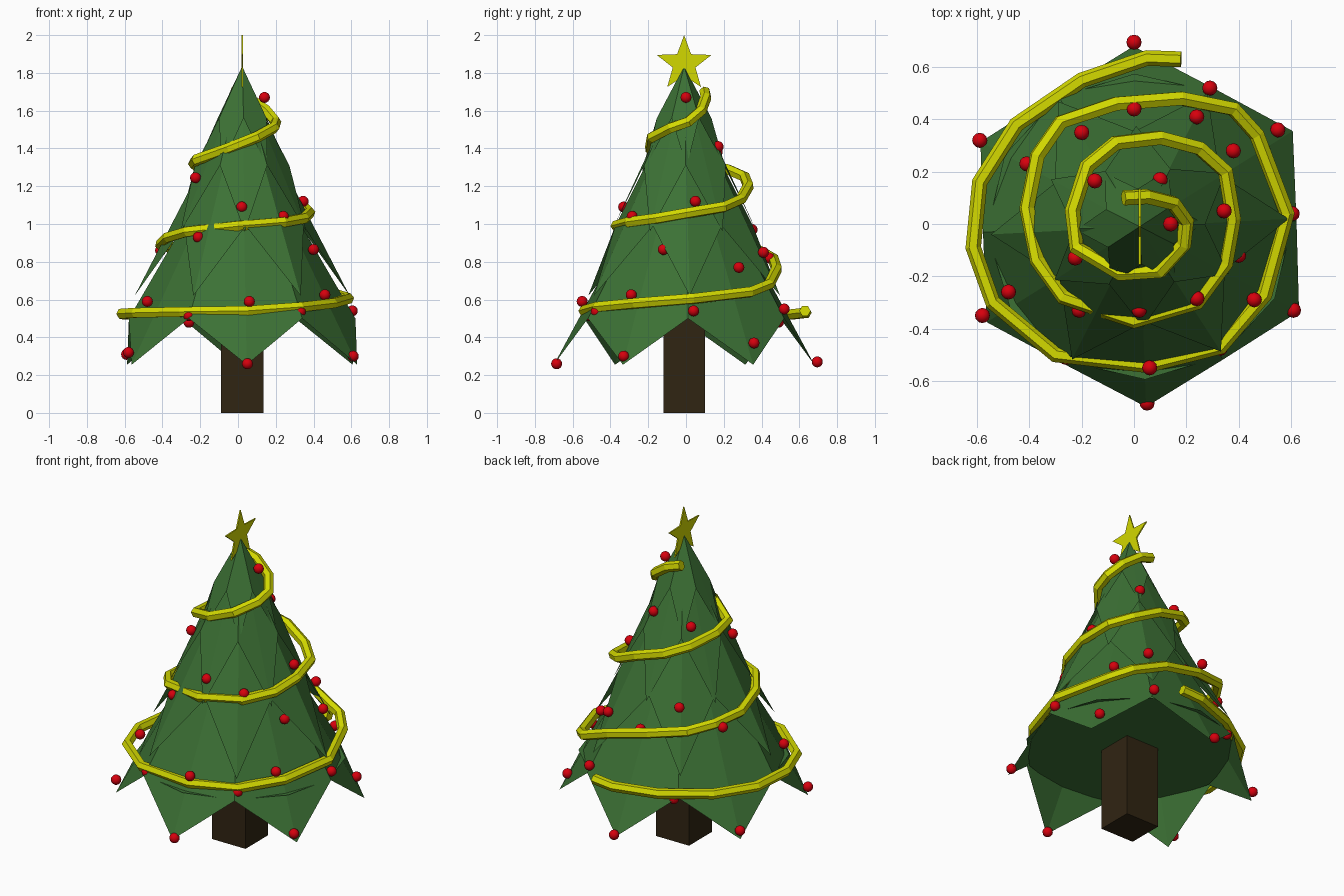
import bpy, bmesh, math
from math import sin, cos, radians, pi

if "Cube" in bpy.data.objects:
    bpy.data.objects.remove(bpy.data.objects["Cube"])

CX, CY = 0.022, -0.01


def material(name, rgb):
    m = bpy.data.materials.new(name)
    m.diffuse_color = (*rgb, 1)
    m.use_nodes = True
    m.node_tree.nodes["Principled BSDF"].inputs["Base Color"].default_value = m.diffuse_color
    return m


GREEN = material("needle_green", (0.045, 0.165, 0.035))
YELLOW = material("tinsel_yellow", (0.65, 0.69, 0.0))
RED = material("bauble_red", (0.68, 0.0, 0.004))
BROWN = material("bark_brown", (0.03, 0.018, 0.006))


def finish(name, bm, mat):
    bmesh.ops.recalc_face_normals(bm, faces=bm.faces)
    me = bpy.data.meshes.new(name)
    bm.to_mesh(me)
    bm.free()
    me.materials.append(mat)
    ob = bpy.data.objects.new(name, me)
    bpy.context.collection.objects.link(ob)
    return ob


def branch_tier(name, tip_r, tip_z, notch_r, notch_z, apex_z, turn):
    """Pointed cone whose rim zigzags between six tips and six notches."""
    bm = bmesh.new()
    rim = []
    for i in range(12):
        r, z = (tip_r, tip_z) if i % 2 == 0 else (notch_r, notch_z)
        a = radians(turn + 30 * i)
        rim.append(bm.verts.new((CX + r * cos(a), CY + r * sin(a), z)))
    c = bm.verts.new((CX, CY, apex_z))
    for i in range(12):
        bm.faces.new((c, rim[i], rim[(i + 1) % 12]))
    finish(name, bm, GREEN)


# Branch tiers, bottom to top
branch_tier("branches_bottom", 0.69, 0.255, 0.60, 0.50, 1.53, 32)
branch_tier("branches_lower", 0.57, 0.62, 0.365, 0.99, 1.72, 3)
branch_tier("branches_upper", 0.385, 0.96, 0.25, 1.31, 1.79, 32)
branch_tier("branches_top", 0.245, 1.30, 0.145, 1.56, 1.835, 3)

# Flat underside closing the bottom tier
bm = bmesh.new()
bm.faces.new([bm.verts.new((CX + 0.585 * cos(radians(2 + 30 * i)),
                            CY + 0.585 * sin(radians(2 + 30 * i)), 0.50))
              for i in range(12)]).normal_flip()
finish("underside", bm, GREEN)

# Square trunk
bm = bmesh.new()
bmesh.ops.create_cube(bm, size=1)
for v in bm.verts:
    v.co = (CX + v.co.x * 0.225, CY + v.co.y * 0.22, 0.25 + v.co.z * 0.50)
finish("trunk", bm, BROWN)

# Thin five-pointed star
bm = bmesh.new()
outline = []
for i in range(10):
    r = 0.152 if i % 2 == 0 else 0.063
    a = pi / 2 + i * pi / 5
    outline.append(bm.verts.new((CX - 0.004, CY + r * cos(a), 1.848 + r * sin(a))))
face = bm.faces.new(outline)
ext = bmesh.ops.extrude_face_region(bm, geom=[face])
for g in ext["geom"]:
    if isinstance(g, bmesh.types.BMVert):
        g.co.x += 0.008
finish("star", bm, YELLOW)

# Garland spiralling up the tree
path = [
    (.18, .63, .54), (.05, .635, .53), (-.2, .55, .52), (-.45, .38, .52), (-.59, .16, .52),
    (-.615, -.09, .525), (-.54, -.3, .53), (-.3, -.5, .535), (.05, -.54, .54),
    (.33, -.47, .56), (.5, -.27, .58), (.585, .04, .605), (.47, .34, .64),
    (.38, .44, .68), (.18, .48, .76), (-.07, .46, .82), (-.28, .39, .86),
    (-.37, .26, .88), (-.41, .06, .89), (-.37, -.14, .93), (-.27, -.28, .96),
    (0, -.37, .99), (.24, -.3, 1.01), (.35, -.15, 1.03), (.38, .02, 1.06),
    (.35, .2, 1.09), (.25, .29, 1.13), (.1, .33, 1.2), (-.07, .31, 1.25),
    (-.18, .22, 1.29), (-.235, .05, 1.32), (-.22, -.09, 1.34), (-.05, -.19, 1.40),
    (.1, -.18, 1.46), (.19, -.08, 1.51), (.2, .01, 1.54), (.15, .08, 1.6),
    (.05, .105, 1.67), (-.04, .1, 1.70),
]
cu = bpy.data.curves.new("garland_path", 'CURVE')
cu.dimensions = '3D'
cu.bevel_depth = 0.030
cu.bevel_resolution = 1
cu.use_fill_caps = True
sp = cu.splines.new('POLY')
sp.points.add(len(path) - 1)
for p, co in zip(sp.points, path):
    p.co = (*co, 1)
sp.use_smooth = False
cu.materials.append(YELLOW)
garland = bpy.data.objects.new("garland", cu)
bpy.context.collection.objects.link(garland)
bpy.context.view_layer.objects.active = garland
garland.select_set(True)
bpy.ops.object.convert(target='MESH')

# Baubles on the tips, notches and branches
baubles = [
    (0, .695, .27), (-.59, .32, .31), (-.58, -.35, .32), (.05, -.685, .26),
    (.61, -.33, .30), (.55, .36, .37), (.29, .52, .55), (.605, .04, .54),
    (.33, -.475, .535), (-.26, -.51, .515), (-.26, .49, .48), (.06, -.55, .59),
    (.46, -.29, .625), (-.48, -.26, .59), (.24, .41, .85), (.38, .28, .77),
    (.4, -.12, .865), (0, .44, .82), (-.2, .35, .97), (-.41, .23, .86),
    (.24, -.285, 1.04), (.02, -.33, 1.09), (-.21, -.33, .93), (.345, .05, 1.12),
    (-.15, .165, 1.38), (.1, .17, 1.41), (-.225, -.13, 1.245), (.14, 0, 1.67),
]
for i, loc in enumerate(baubles):
    bm = bmesh.new()
    bmesh.ops.create_uvsphere(bm, u_segments=12, v_segments=8, radius=0.029)
    bmesh.ops.translate(bm, verts=bm.verts, vec=loc)
    for f in bm.faces:
        f.smooth = True
    finish(f"bauble_{i + 1:02d}", bm, RED)
